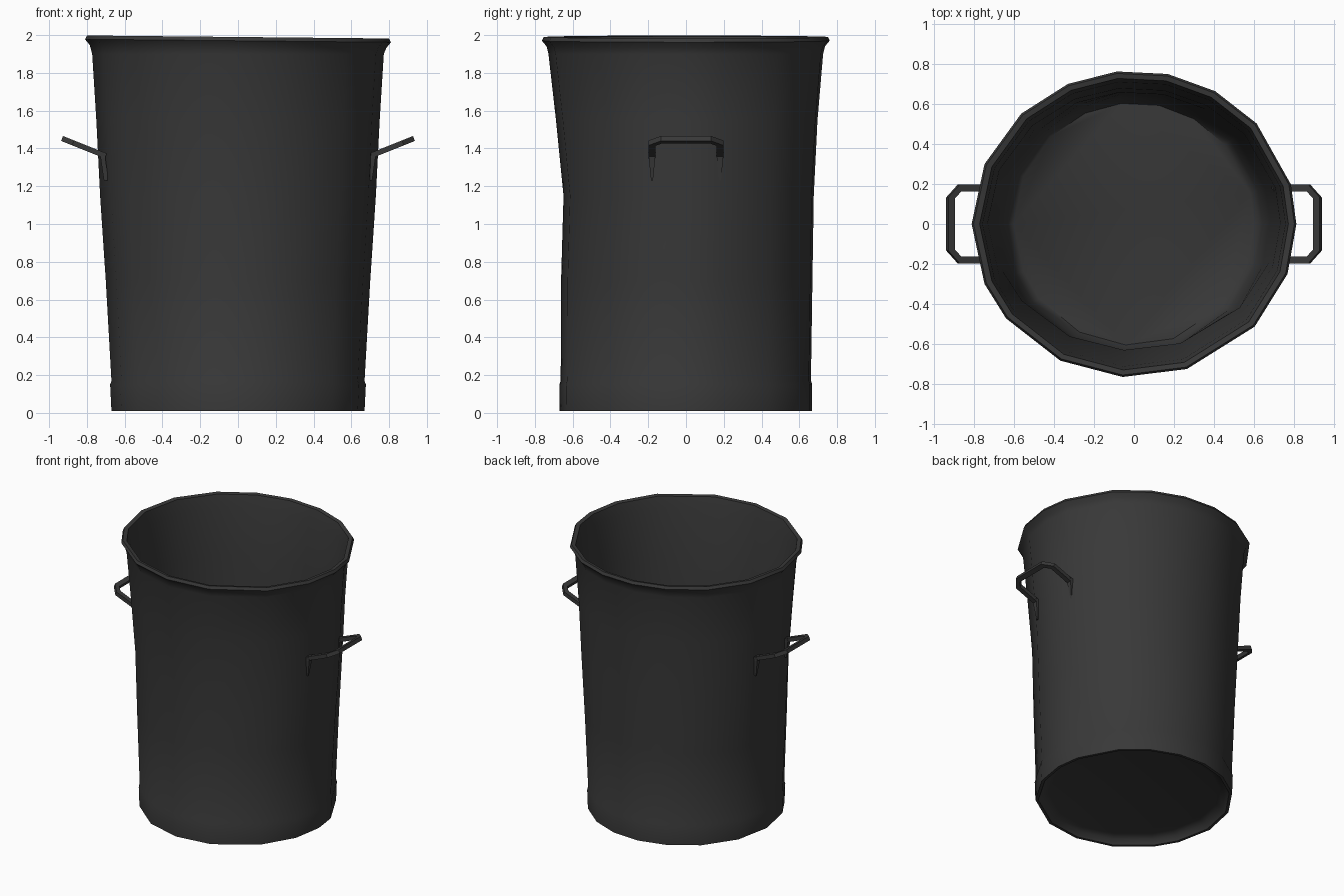
import bpy
import bmesh
import math
from mathutils import Vector

if "Cube" in bpy.data.objects:
    bpy.data.objects.remove(bpy.data.objects["Cube"], do_unlink=True)

# Slightly uneven spacing of the body's corners, in degrees
CORNERS = [0, 15, 41, 60, 78, 96, 114, 134, 157,
           180, 203, 218, 243, 266, 289, 318, 341]

# Dark plastic
plastic = bpy.data.materials.new("charcoal_plastic")
plastic.use_nodes = True
colour = (0.04, 0.04, 0.04, 1)
plastic.diffuse_color = colour
plastic.node_tree.nodes["Principled BSDF"].inputs["Base Color"].default_value = colour


def finish(bm, name, angle):
    bmesh.ops.recalc_face_normals(bm, faces=bm.faces)
    mesh = bpy.data.meshes.new(name)
    bm.to_mesh(mesh)
    bm.free()
    mesh.materials.append(plastic)
    obj = bpy.data.objects.new(name, mesh)
    bpy.context.collection.objects.link(obj)
    bpy.ops.object.select_all(action="DESELECT")
    obj.select_set(True)
    bpy.context.view_layer.objects.active = obj
    bpy.ops.object.shade_smooth_by_angle(angle=math.radians(angle))


def loft(bm, rings):
    """Bridge a list of vertex rings and cap both ends."""
    n = len(rings[0])
    for a, b in zip(rings, rings[1:]):
        for i in range(n):
            j = (i + 1) % n
            bm.faces.new((a[i], a[j], b[j], b[i]))
    bm.faces.new(rings[0])
    bm.faces.new(rings[-1])


def oval(bm, rx, ry, z, cy):
    """Ring of the body; the rim dips slightly towards +x."""
    ring = []
    for degrees in CORNERS:
        a = math.radians(degrees)
        tilt = -0.008 * math.cos(a) if z > 1.9 else 0
        ring.append(bm.verts.new((rx * math.cos(a), cy + ry * math.sin(a), z + tilt)))
    return ring


# Bin body: dished underside, skirt, wall, flared rim, inner wall, floor
profile = [
    (0.58, 0.58, 0.06, 0), (0.63, 0.63, 0.045, 0), (0.65, 0.65, 0.01, 0),
    (0.67, 0.67, 0.01, 0), (0.677, 0.672, 0.15, 0), (0.67, 0.665, 0.17, 0),
    (0.70, 0.668, 0.70, 0.005), (0.73, 0.665, 1.15, 0.015), (0.75, 0.695, 1.55, 0.005),
    (0.772, 0.73, 1.90, 0), (0.785, 0.74, 1.94, 0), (0.81, 0.765, 1.97, 0),
    (0.80, 0.755, 1.99, 0), (0.77, 0.73, 1.985, 0), (0.755, 0.712, 1.90, 0),
    (0.73, 0.675, 1.55, 0.005), (0.71, 0.645, 1.15, 0.015),
    (0.68, 0.645, 0.70, 0.005), (0.64, 0.635, 0.16, 0), (0.60, 0.605, 0.10, 0),
]
body = bmesh.new()
loft(body, [oval(body, *p) for p in profile])
finish(body, "bin_body", 60)


def add_handle(side, name):
    bm = bmesh.new()
    # Swept rectangular loop, rising away from the wall
    path = [(0.70, -0.18), (0.87, -0.18), (0.915, -0.13),
            (0.915, 0.13), (0.87, 0.18), (0.70, 0.18)]
    up = Vector((-0.37, 0, 0.93))
    points = [Vector((x, y, 1.36 + (x - 0.70) * 0.40)) for x, y in path]
    rings = []
    for i, p in enumerate(points):
        before = points[max(i - 1, 0)]
        after = points[min(i + 1, len(points) - 1)]
        across = (after - before).cross(up).normalized()
        rings.append([bm.verts.new(p + across * u * 0.018 + up * v * 0.014)
                      for u, v in ((-1, -1), (1, -1), (1, 1), (-1, 1))])
    loft(bm, rings)
    # Tapered brackets fading into the wall
    for y in (-0.18, 0.18):
        lugs = []
        for x, z, w in ((0.70, 1.23, 0.005), (0.722, 1.38, 0.02)):
            lugs.append([bm.verts.new((x + dx, y + dy * w, z))
                         for dx, dy in ((-0.015, -1), (0.01, -1), (0.01, 1), (-0.015, 1))])
        loft(bm, lugs)
    for v in bm.verts:
        v.co.x *= side
    finish(bm, name, 40)


add_handle(1, "left_handle")
add_handle(-1, "right_handle")
